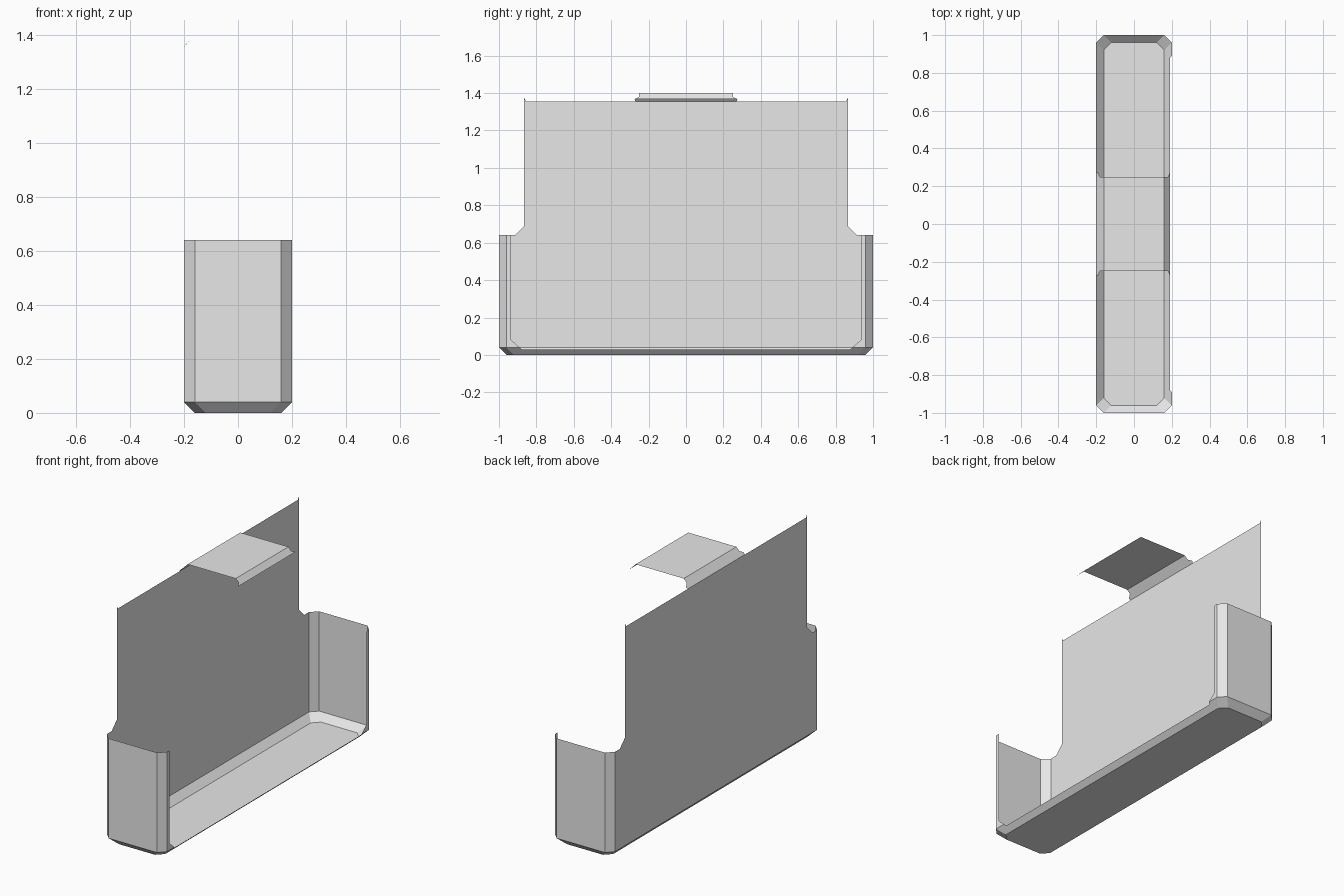
import bpy
import bmesh

cube = bpy.data.objects.get("Cube")
if cube:
    bpy.data.objects.remove(cube, do_unlink=True)

HX, HY, C = 0.2, 1.0, 0.04        # half width, half length, chamfer
WALL_TOP, PANEL_TOP, TOP = 0.64, 1.355, 1.4

grey = bpy.data.materials.new("plain grey")
grey.use_nodes = True
colour = (0.8, 0.8, 0.8, 1)
grey.diffuse_color = colour
grey.node_tree.nodes["Principled BSDF"].inputs["Base Color"].default_value = colour


def sheet(name, polygons):
    """Make one thin-skinned object from a few flat polygons."""
    bm = bmesh.new()
    for points in polygons:
        bm.faces.new([bm.verts.new(p) for p in points])
    bmesh.ops.remove_doubles(bm, verts=bm.verts, dist=0.0005)
    bmesh.ops.recalc_face_normals(bm, faces=bm.faces)
    mesh = bpy.data.meshes.new(name)
    bm.to_mesh(mesh)
    bm.free()
    mesh.materials.append(grey)
    obj = bpy.data.objects.new(name, mesh)
    bpy.context.collection.objects.link(obj)
    return obj


def octagon(inset, z):
    """Rectangle with cut corners, counter-clockwise from the +x side."""
    x, y = HX - inset, HY - inset
    return [(x, C - y, z), (x, y - C, z), (x - C, y, z), (C - x, y, z),
            (-x, y - C, z), (-x, C - y, z), (C - x, -y, z), (x - C, -y, z)]


def mirrored(half):
    """Close an outline by mirroring its half across y = 0."""
    return half + [(x, -y, z) for x, y, z in reversed(half)]


floor, foot, rim = octagon(C, 0), octagon(0, C), octagon(0, WALL_TOP)

# Base: flat floor and sloping edges, trimmed low along the open side
base = [floor]
for i in range(1, 8):
    j = (i + 1) % 8
    base.append([floor[i], floor[j], foot[j], foot[i]])
base.append(mirrored([floor[1], foot[1], (HX, 0.89, C), (0.19, 0.88, 0.03)]))
sheet("base", base)

# End walls: chamfered corners with a narrow lip at the open side
for name, first, side in (("back_end_wall", 1, 1), ("front_end_wall", 5, -1)):
    walls = []
    for i in range(first, first + 3):
        j = (i + 1) % 8
        walls.append([foot[i], foot[j], rim[j], rim[i]])
    if side < 0:
        walls.pop(0)
        walls.append([foot[7], foot[0], rim[0], rim[7]])
        walls.append([foot[5], foot[6], rim[6], rim[5]])
        walls = walls[-2:] + walls[:1]
    lip = [(0.96, C), (0.96, WALL_TOP), (0.935, WALL_TOP), (0.935, 0.08), (0.89, C)]
    walls.append([(HX, side * y, z) for y, z in lip])
    sheet(name, walls)

# Side panel: full-height sheet with stepped shoulders and tiny top points
outline = [(0.96, C), (0.96, WALL_TOP), (0.915, WALL_TOP), (0.865, 0.69),
           (0.865, 1.375), (0.855, PANEL_TOP)]
sheet("side_panel", [mirrored([(-HX, y, z) for y, z in outline])])

# Top flap: flat strip with a sloping edge on each side, flared at the bottom
flap = [mirrored([(-0.16, 0.25, TOP), (0.16, 0.25, TOP)])]
flap.append(mirrored([(-0.16, 0.25, TOP), (-0.18, 0.25, 1.38),
                      (-0.193, 0.275, 1.366), (-HX, 0.27, PANEL_TOP)]))
flap.append(mirrored([(0.16, 0.25, TOP), (0.18, 0.25, 1.38), (0.19, 0.275, 1.368)]))
sheet("top_flap", flap)
